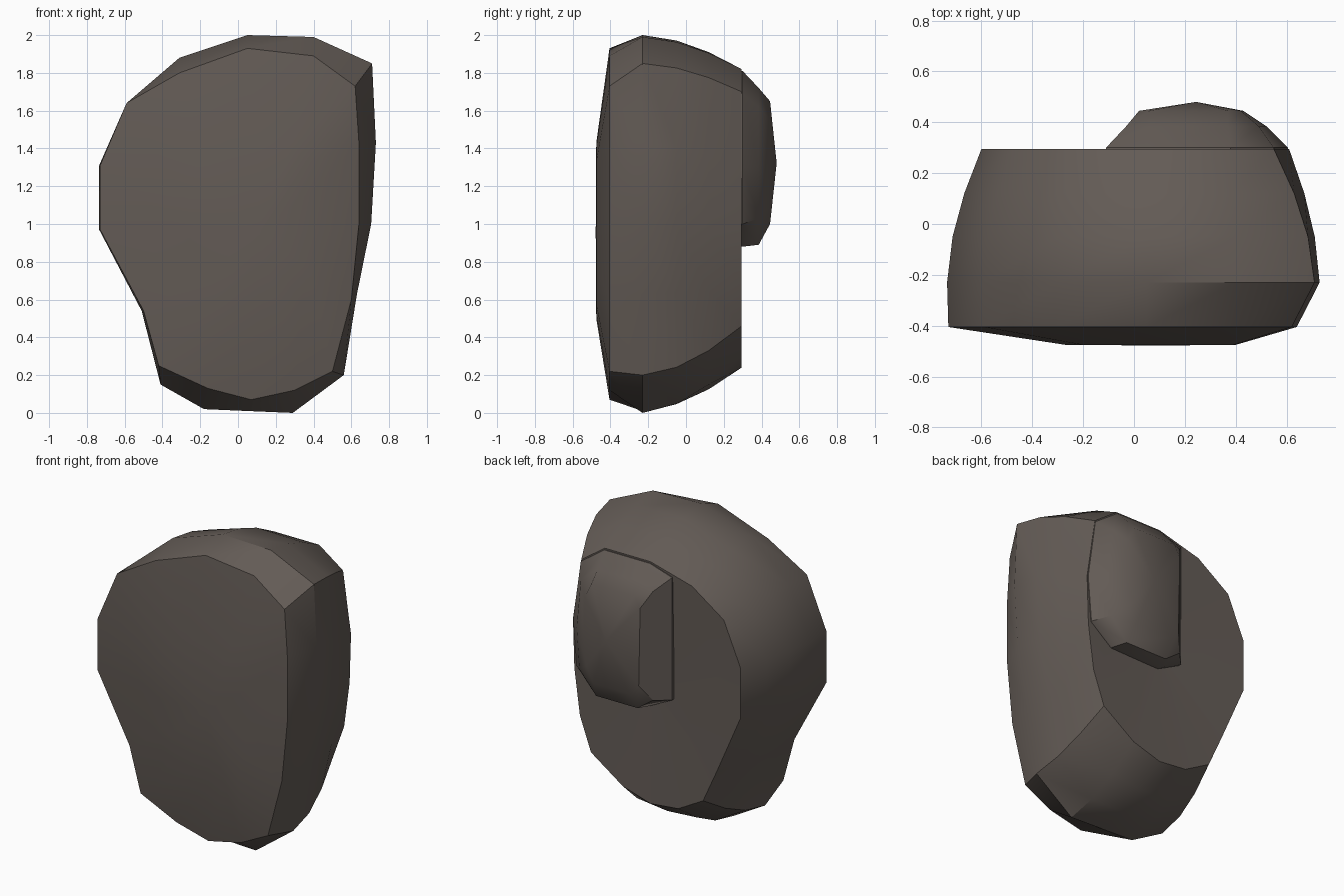
import bpy, bmesh

if "Cube" in bpy.data.objects:
    bpy.data.objects.remove(bpy.data.objects["Cube"])

mat = bpy.data.materials.new("dark_stone")
mat.diffuse_color = (0.125, 0.105, 0.092, 1)
mat.use_nodes = True
mat.node_tree.nodes["Principled BSDF"].inputs["Base Color"].default_value = mat.diffuse_color


def loft(name, rings, start_y, end_y):
    """Skin a list of (y, [(x, z)...]) outlines and close both ends with a fan."""
    bm = bmesh.new()
    loops = [[bm.verts.new((x, y, z)) for x, z in pts] for y, pts in rings]
    n = len(loops[0])
    for a, b in zip(loops, loops[1:]):
        for i in range(n):
            j = (i + 1) % n
            bm.faces.new((a[i], a[j], b[j], b[i]))
    for loop, y in ((loops[0], start_y), (loops[-1], end_y)):
        cx = sum(v.co.x for v in loop) / n
        cz = sum(v.co.z for v in loop) / n
        c = bm.verts.new((cx, y, cz))
        for i in range(n):
            bm.faces.new((loop[i], loop[(i + 1) % n], c))
    bmesh.ops.recalc_face_normals(bm, faces=bm.faces)
    me = bpy.data.meshes.new(name)
    bm.to_mesh(me)
    bm.free()
    me.materials.append(mat)
    ob = bpy.data.objects.new(name, me)
    bpy.context.collection.objects.link(ob)
    return ob


def mix(a, b, t):
    return [(p[0] + (q[0] - p[0]) * t, p[1] + (q[1] - p[1]) * t) for p, q in zip(a, b)]


# Boulder outlines: front rim, widest girth, back rim
front = [(.05, 1.93), (.4, 1.89), (.62, 1.73), (.64, 1.43), (.64, 1.0), (.6, .6),
         (.5, .22), (.3, .12), (.07, .07), (-.16, .13), (-.42, .25), (-.5, .54),
         (-.73, .97), (-.73, 1.31), (-.59, 1.64), (-.31, 1.8)]
girth = [(.05, 2.0), (.4, 1.99), (.71, 1.85), (.73, 1.43), (.705, 1.0), (.63, .63),
         (.56, .2), (.29, 0), (.05, .01), (-.18, .02), (-.41, .15), (-.51, .54),
         (-.735, .97), (-.735, 1.31), (-.59, 1.64), (-.31, 1.88)]
back = [(.05, 1.82), (.38, 1.82), (.55, 1.7), (.61, 1.3), (.6, .98), (.56, .68),
        (.48, .46), (.25, .3), (.05, .24), (-.15, .26), (-.33, .36), (-.43, .58),
        (-.6, .97), (-.6, 1.3), (-.48, 1.58), (-.25, 1.74)]
face = [(.065 + (x + .045) * .49, .965 + (z - 1) * .5) for x, z in front]

boulder = loft("boulder", [(-.475, face), (-.405, front), (-.23, girth),
                           (-.05, mix(girth, back, .16)), (.12, mix(girth, back, .5)),
                           (.295, back)], -.478, .275)

# Raised knob on the upper back
root = [(-.11, 1.76), (.05, 1.81), (.38, 1.81), (.55, 1.69), (.605, 1.3),
        (.58, 1.0), (.42, .88), (.05, .88), (-.11, .96)]
middle = [(-.03, 1.68), (.06, 1.72), (.37, 1.72), (.49, 1.62), (.52, 1.3),
          (.5, 1.03), (.38, .89), (.08, .89), (-.03, .97)]
tip = [(.02, 1.58), (.06, 1.65), (.37, 1.65), (.42, 1.55), (.43, 1.3),
       (.41, 1.1), (.36, 1.0), (.1, 1.0), (.03, 1.07)]
knob = loft("knob", [(.1, root), (.3, root), (.385, middle), (.445, tip)], .1, .48)

# Fuse the knob into the boulder
mod = boulder.modifiers.new("fuse", 'BOOLEAN')
mod.operation = 'UNION'
mod.solver = 'EXACT'
mod.object = knob
bpy.context.view_layer.objects.active = boulder
boulder.select_set(True)
bpy.ops.object.modifier_apply(modifier=mod.name)
bpy.data.objects.remove(knob)
bpy.ops.object.shade_smooth_by_angle(angle=0.6)
